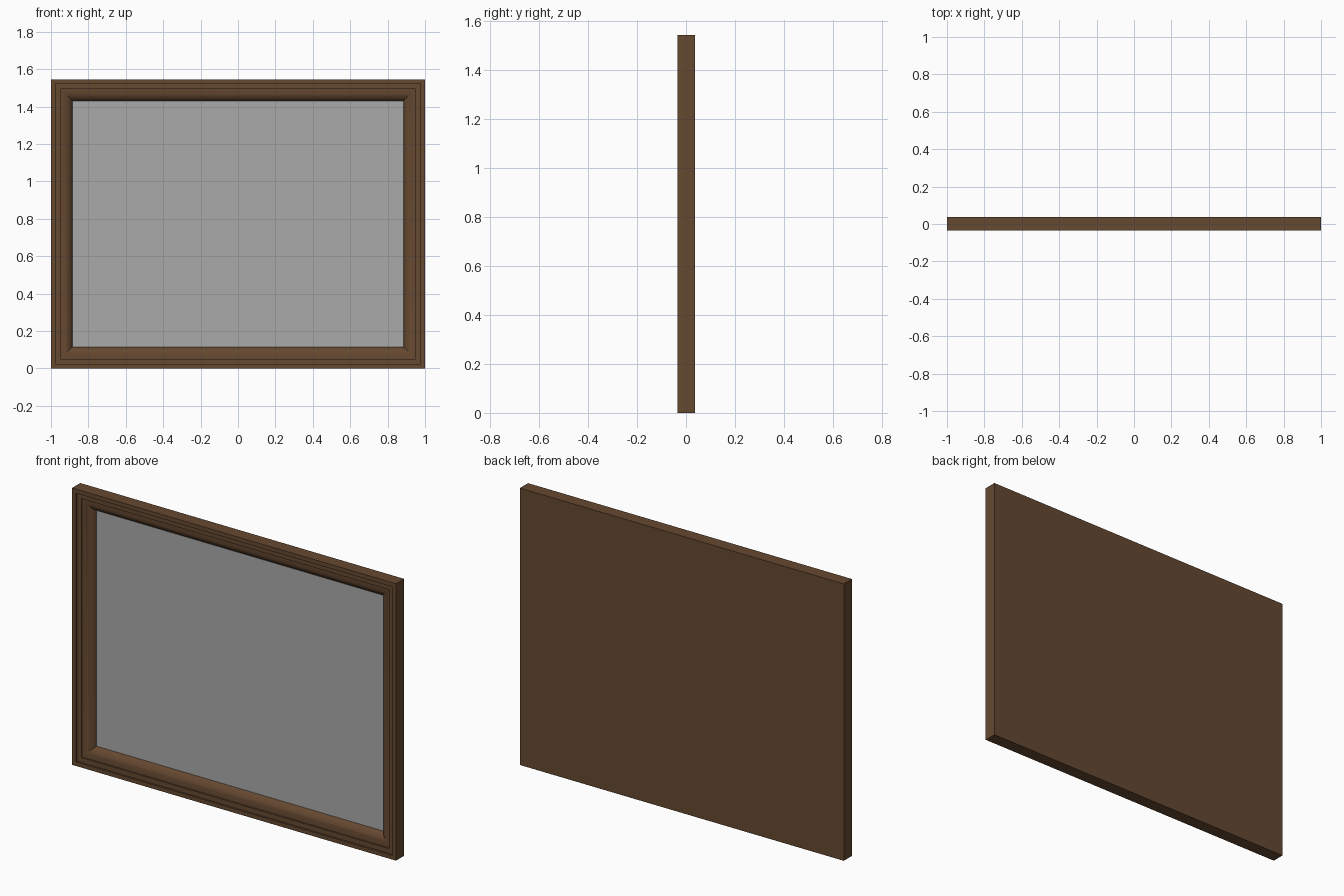
import bpy, bmesh, math

cube = bpy.data.objects.get("Cube")
if cube:
    bpy.data.objects.remove(cube, do_unlink=True)

W, H, FRONT, BACK = 1.0, 1.545, -0.035, 0.037


def material(name, color):
    m = bpy.data.materials.new(name)
    m.use_nodes = True
    m.diffuse_color = color
    m.node_tree.nodes["Principled BSDF"].inputs["Base Color"].default_value = color
    return m


def ring(bm, inset, y):
    """Rectangle of four vertices, inset from the outer edge, at depth y."""
    x, lo, hi = W - inset, inset, H - inset
    return [bm.verts.new(p) for p in ((-x, y, lo), (x, y, lo), (x, y, hi), (-x, y, hi))]


def finish(bm, name, mat):
    bmesh.ops.recalc_face_normals(bm, faces=bm.faces)
    mesh = bpy.data.meshes.new(name)
    bm.to_mesh(mesh)
    bm.free()
    mesh.materials.append(mat)
    obj = bpy.data.objects.new(name, mesh)
    bpy.context.collection.objects.link(obj)
    bpy.ops.object.select_all(action="DESELECT")
    obj.select_set(True)
    bpy.context.view_layer.objects.active = obj
    bpy.ops.object.shade_smooth_by_angle(angle=math.radians(30))
    return obj


wood = material("brown wood", (0.13, 0.065, 0.03, 1))
grey = material("grey canvas", (0.4, 0.4, 0.4, 1))

# Moulding profile as (inset, depth): flat rim, stepped bead, rounded inner slope
profile = [(0, BACK), (0, FRONT), (0.023, FRONT), (0.023, -0.025), (0.05, -0.025), (0.05, -0.017)]
STEPS = 8
for i in range(1, STEPS + 1):
    a = math.radians(70) * i / STEPS
    profile.append((0.05 + 0.062 * math.sin(a) / math.sin(math.radians(70)),
                    -0.017 + 0.03 * (1 - math.cos(a)) / (1 - math.cos(math.radians(70)))))
profile.append((0.115, 0.022))

# Frame with a closed back board
bm = bmesh.new()
rings = [ring(bm, inset, y) for inset, y in profile]
for a, b in zip(rings, rings[1:]):
    for i in range(4):
        j = (i + 1) % 4
        bm.faces.new((a[i], a[j], b[j], b[i]))
bm.faces.new(rings[0])
bm.faces.new(rings[-1])
finish(bm, "frame", wood)

# Canvas panel resting in the recess
bm = bmesh.new()
front, back = ring(bm, 0.115, 0.017), ring(bm, 0.115, 0.021)
bm.faces.new(front)
bm.faces.new(back)
for i in range(4):
    j = (i + 1) % 4
    bm.faces.new((front[i], front[j], back[j], back[i]))
finish(bm, "canvas", grey)
